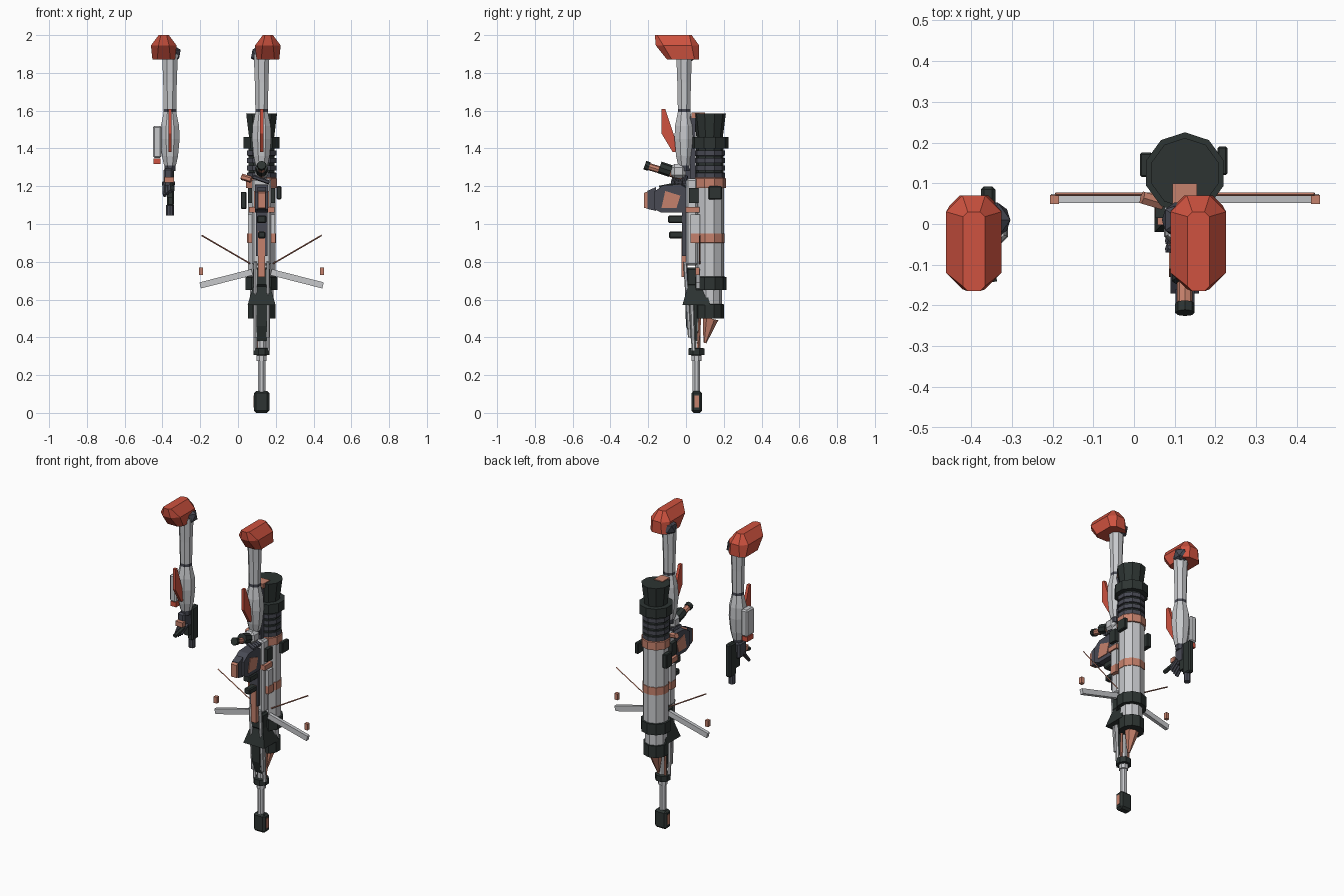
import bpy
import bmesh
from math import cos, sin, pi
from mathutils import Vector, Matrix

cube = bpy.data.objects.get("Cube")
if cube:
    bpy.data.objects.remove(cube)


def material(name, r, g, b):
    m = bpy.data.materials.new(name)
    m.use_nodes = True
    m.diffuse_color = (r, g, b, 1)
    m.node_tree.nodes["Principled BSDF"].inputs["Base Color"].default_value = (r, g, b, 1)
    return m


RED = material("armour red", .62, .085, .05)
GREY = material("light grey", .57, .58, .6)
COPPER = material("copper", .56, .22, .15)
DARK = material("dark green black", .026, .034, .032)
SLATE = material("slate", .065, .068, .088)

GUN = .125      # centre line of the weapon
LEFT = -.36     # centre line of the free arm


def finish(name, bm, mats):
    bmesh.ops.recalc_face_normals(bm, faces=bm.faces[:])
    mesh = bpy.data.meshes.new(name)
    bm.to_mesh(mesh)
    bm.free()
    for m in mats:
        mesh.materials.append(m)
    obj = bpy.data.objects.new(name, mesh)
    bpy.context.collection.objects.link(obj)
    return obj


def box(name, mat, centre, size, bevel=0):
    bm = bmesh.new()
    bmesh.ops.create_cube(bm, size=1)
    bmesh.ops.scale(bm, vec=size, verts=bm.verts)
    bmesh.ops.translate(bm, vec=centre, verts=bm.verts)
    if bevel:
        bmesh.ops.bevel(bm, geom=bm.edges[:], offset=bevel, segments=1, affect='EDGES')
    return finish(name, bm, [mat])


def loft(name, x, y, profile, sides=8, phase=.5):
    """Stack of rings given as (z, radius, material of the band above)."""
    bm = bmesh.new()
    mats = list(dict.fromkeys(p[2] for p in profile))
    angles = [pi / 2 + 2 * pi * (i + phase) / sides for i in range(sides)]
    rings = [[bm.verts.new((x + r * cos(a), y + r * sin(a), z)) for a in angles]
             for z, r, _ in profile]
    for low, high, p in zip(rings, rings[1:], profile):
        for i in range(sides):
            j = (i + 1) % sides
            f = bm.faces.new((low[i], low[j], high[j], high[i]))
            f.material_index = mats.index(p[2])
    bm.faces.new(rings[0]).material_index = mats.index(profile[0][2])
    bm.faces.new(rings[-1]).material_index = mats.index(profile[-1][2])
    return finish(name, bm, mats)


def rod(name, mat, start, end, radius, tip=None, sides=8):
    a, b = Vector(start), Vector(end)
    bm = bmesh.new()
    bmesh.ops.create_cone(bm, cap_ends=True, segments=sides, radius1=radius,
                          radius2=radius if tip is None else tip, depth=(b - a).length)
    turn = (b - a).to_track_quat('Z', 'Y').to_matrix().to_4x4()
    bm.transform(Matrix.Translation((a + b) / 2) @ turn)
    return finish(name, bm, [mat])


def plate(name, mat, x, width, outline):
    """Side outline in (y, z) extruded across x."""
    bm = bmesh.new()
    sides = [[bm.verts.new((x + s * width / 2, y, z)) for y, z in outline] for s in (-1, 1)]
    bm.faces.new(sides[0])
    bm.faces.new(sides[1])
    for i in range(len(outline)):
        j = (i + 1) % len(outline)
        bm.faces.new((sides[0][i], sides[0][j], sides[1][j], sides[1][i]))
    return finish(name, bm, [mat])


def shoulder(name, x):
    bm = bmesh.new()
    rings = []
    for z, w, front, back, cut in ((1.87, .06, -.1, .07, .025),
                                   (1.945, .068, -.16, .07, .04),
                                   (2, .027, -.165, .03, .012)):
        corners = [(w - cut, front), (w, front + cut), (w, back - cut), (w - cut, back)]
        ring = corners + [(-a, b) for a, b in reversed(corners)]
        rings.append([bm.verts.new((x + a, b, z)) for a, b in ring])
    for low, high in zip(rings, rings[1:]):
        for i in range(8):
            j = (i + 1) % 8
            bm.faces.new((low[i], low[j], high[j], high[i]))
    bm.faces.new(rings[0])
    bm.faces.new(rings[-1])
    finish(name, bm, [RED])


# Both arms: cap, joint, limb and forearm fin
for label, x, out in (("left", LEFT, -1), ("right", GUN, 1)):
    shoulder(label + "_shoulder_cap", x + out * .033)
    bm = bmesh.new()
    bmesh.ops.create_icosphere(bm, subdivisions=1, radius=.05,
                               matrix=Matrix.Translation((x - out * .012, .01, 1.9)))
    finish(label + "_shoulder_joint", bm, [SLATE])
    loft(label + "_arm", x, -.01, [
        (1.31, .034, GREY), (1.36, .046, GREY), (1.45, .055, GREY), (1.52, .052, GREY),
        (1.592, .036, SLATE), (1.61, .036, GREY), (1.75, .039, GREY), (1.9, .045, GREY)])
    plate(label + "_forearm_fin", RED, x, .018,
          [(-.13, 1.61), (-.11, 1.61), (-.06, 1.46), (-.05, 1.38), (-.07, 1.38), (-.13, 1.48)])
    loft(label + "_wrist", x, -.01, [(1.28, .03, SLATE), (1.32, .032, SLATE)])

# Free arm: forearm box and hand with device
box("forearm_box", GREY, (-.428, -.01, 1.435), (.045, .075, .17), .008)
box("forearm_box_base", RED, (-.428, -.01, 1.333), (.038, .06, .03))
box("left_palm", SLATE, (-.37, -.01, 1.245), (.05, .08, .1), .01)
box("hand_device", DARK, (-.358, .06, 1.2), (.036, .065, .21), .008)
rod("device_tip", SLATE, (-.36, .05, 1.045), (-.36, .05, 1.1), .02)
box("device_grip", DARK, (-.362, .015, 1.19), (.03, .04, .1))
for i in range(4):
    rod("left_finger", SLATE, (-.392 + i * .016, -.02, 1.22), (-.388 + i * .014, -.08, 1.15 + i * .01), .011, sides=6)
box("left_knuckles", COPPER, (-.365, -.06, 1.235), (.05, .03, .03))
rod("left_thumb", DARK, (-.35, -.04, 1.21), (-.348, -.14, 1.19), .013, sides=6)

# Main tube with collars, ribs and bands
ribs = []
for i in range(4):
    z = 1.245 + i * .039
    ribs += [(z, .082, SLATE), (z + .026, .082, DARK), (z + .027, .073, DARK), (z + .038, .073, SLATE)]
loft("launch_tube", GUN, .125, [
    (.5, .076, DARK), (.575, .076, DARK), (.576, .066, GREY),
    (.65, .066, DARK), (.651, .089, DARK), (.72, .089, DARK), (.721, .077, GREY),
    (.9, .077, COPPER), (.901, .08, COPPER), (.95, .08, COPPER), (.951, .077, GREY),
    (1.19, .077, COPPER), (1.191, .086, COPPER), (1.24, .086, COPPER)] + ribs + [
    (1.4, .075, DARK), (1.401, .1, DARK), (1.46, .1, DARK), (1.461, .07, DARK),
    (1.585, .086, DARK)], sides=10, phase=0)
rod("tube_nose", COPPER, (GUN, .13, .5), (GUN, .1, .37), .042, .008, 6)
box("tube_plate_right", DARK, (.217, .155, 1.165), (.024, .07, .07), .004)
box("tube_plate_left", DARK, (.03, .145, 1.125), (.03, .06, .09), .004)

# Stock and receiver between the arm and the tube
box("stock_top", COPPER, (GUN, .065, 1.575), (.06, .07, .03))
box("stock_spine", SLATE, (GUN, .035, 1.4), (.05, .03, .34))
box("receiver", GREY, (GUN, .03, 1.01), (.1, .06, .46), .01)
box("receiver_band", COPPER, (GUN, .035, 1.075), (.135, .075, .03))
box("receiver_rail", SLATE, (GUN, 0, 1), (.06, .04, .34))
box("front_strip", COPPER, (GUN, -.008, .84), (.036, .03, .24))
for s in (-1, 1):
    box("receiver_cheek", GREY, (GUN + s * .056, .05, 1.0), (.03, .05, .1))
    box("receiver_cheek_low", COPPER, (GUN + s * .056, .05, .925), (.034, .05, .05))
    box("receiver_slot", DARK, (GUN + s * .058, .04, 1.15), (.028, .05, .08))
box("lower_block", DARK, (GUN, -.045, .942), (.04, .09, .036), .006)
box("upper_block", DARK, (GUN, -.05, 1.025), (.05, .09, .04), .006)

# Forward pod with copper muzzle
plate("front_pod", SLATE, GUN, .07, [(-.17, 1.08), (-.13, 1.06), (-.01, 1.06), (.02, 1.1),
                                     (.02, 1.18), (-.03, 1.21), (-.12, 1.205), (-.17, 1.17)])
plate("pod_panel", COPPER, GUN, .078, [(-.13, 1.085), (-.05, 1.085), (-.03, 1.15), (-.11, 1.175)])
plate("pod_muzzle", COPPER, GUN, .04, [(-.222, 1.085), (-.16, 1.075), (-.16, 1.19), (-.222, 1.165)])
plate("pod_muzzle_rim", SLATE, GUN, .046, [(-.205, 1.08), (-.16, 1.07), (-.16, 1.195), (-.205, 1.175)])

# Gripping hand and tilted sight
box("right_palm", GREY, (GUN, -.04, 1.28), (.07, .08, .075), .018)
for i in range(4):
    rod("right_finger", SLATE, (GUN - .045, -.06 + i * .02, 1.25), (GUN + .04, -.07 + i * .02, 1.22), .011, sides=6)
rod("sight_tube", COPPER, (GUN, -.2, 1.305), (GUN, -.02, 1.25), .019)
rod("sight_tip", DARK, (GUN, -.218, 1.312), (GUN, -.195, 1.304), .024)
rod("sight_collar", DARK, (GUN, -.14, 1.3), (GUN, -.08, 1.28), .032)
rod("side_knob", COPPER, (.02, .065, 1.25), (.07, .05, 1.235), .017, sides=6)

# Bow limbs, tips and strings
for s in (-1, 1):
    root, end = Vector((GUN + s * .05, .063, .745)), Vector((GUN + s * .325, .063, .675))
    bm = bmesh.new()
    bmesh.ops.create_cube(bm, size=1)
    bmesh.ops.scale(bm, vec=((end - root).length, .022, .033), verts=bm.verts)
    bmesh.ops.rotate(bm, matrix=Matrix.Rotation(s * .25, 3, 'Y'), verts=bm.verts)
    bmesh.ops.translate(bm, vec=(root + end) / 2, verts=bm.verts)
    finish("bow_limb", bm, [GREY])
    box("limb_tip", COPPER, (GUN + s * .32, .06, .75), (.022, .022, .04))
    rod("bow_string", COPPER, (GUN + s * .06, .073, .79), (GUN + s * .318, .073, .94), .004, sides=4)

# Lower shroud, struts and barrel
bm = bmesh.new()
bmesh.ops.create_cone(bm, cap_ends=True, segments=4, radius1=.105, radius2=.06, depth=.11,
                      matrix=Matrix.Translation((GUN, .055, .625)) @ Matrix.Rotation(pi / 4, 4, 'Z'))
finish("barrel_shroud", bm, [DARK])
plate("shroud_keel", DARK, GUN, .055, [(-.005, .6), (.06, .6), (.06, .38), (.03, .38), (0, .46)])
box("shroud_neck", DARK, (GUN, .035, .72), (.09, .07, .1), .01)
for s in (-1, 1):
    rod("side_strut", GREY, (GUN + s * .034, .04, .33), (GUN + s * .034, .03, .62), .011, sides=6)
    rod("front_strut", GREY, (GUN + s * .034, .02, .4), (GUN + s * .034, -.005, .8), .01, sides=6)
    rod("copper_strut", COPPER, (GUN + s * .025, .065, .34), (GUN + s * .03, .075, .55), .008, sides=6)
loft("barrel", GUN, .055, [
    (.1, .021, GREY), (.275, .021, GREY), (.276, .028, GREY), (.305, .028, DARK),
    (.306, .046, DARK), (.342, .046, DARK), (.343, .024, GREY), (.6, .024, GREY)])

# Foot at the end of the barrel
box("muzzle_foot", DARK, (GUN, .057, .058), (.082, .056, .116), .012)
box("foot_inlay", COPPER, (GUN, .057, .06), (.086, .024, .062))
